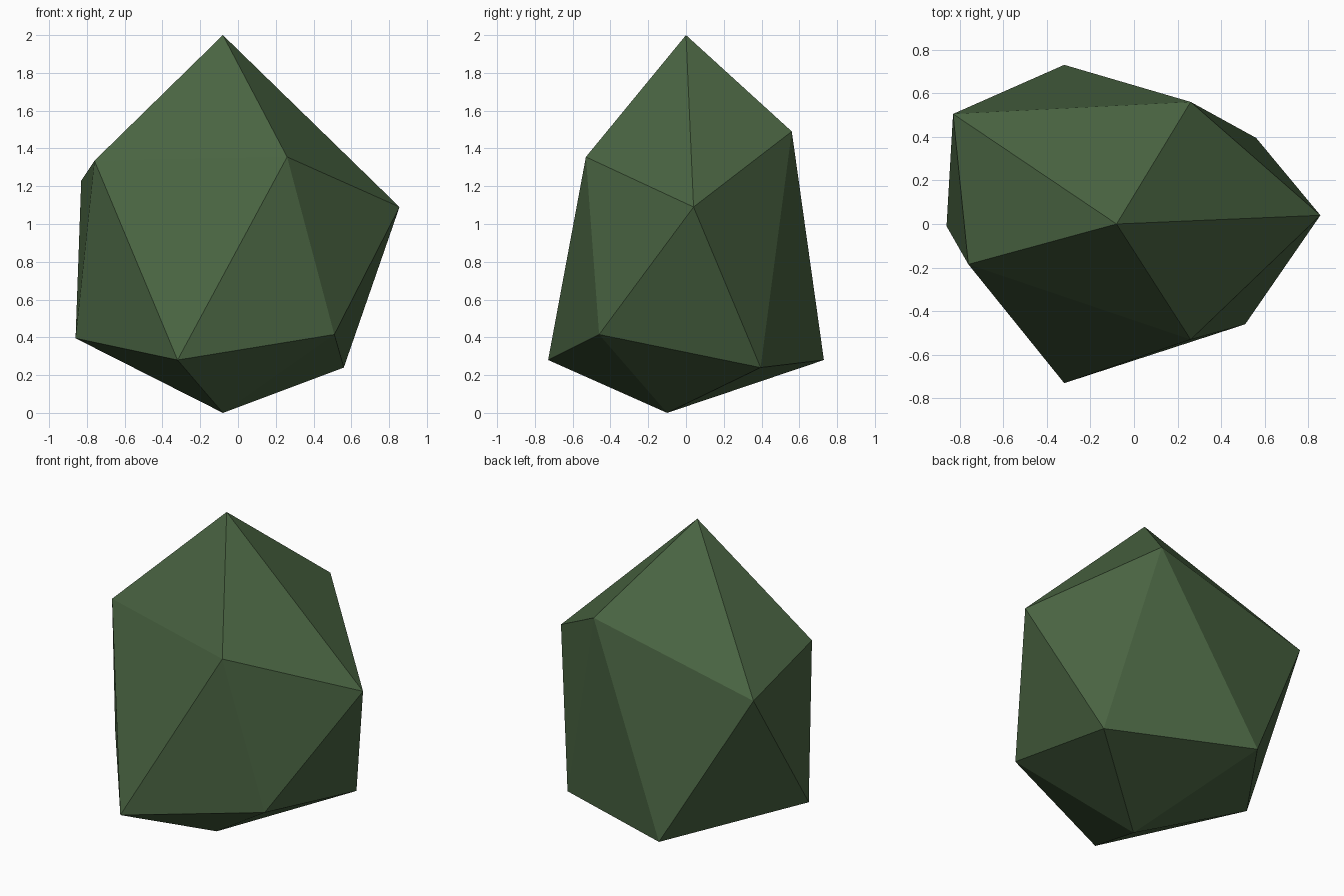
import bpy
import bmesh

if "Cube" in bpy.data.objects:
    bpy.data.objects.remove(bpy.data.objects["Cube"])

# Foliage colour
green = bpy.data.materials.new("leaf_green")
green.diffuse_color = (0.067, 0.127, 0.054, 1.0)
green.use_nodes = True
green.node_tree.nodes["Principled BSDF"].inputs["Base Color"].default_value = green.diffuse_color

# Irregular icosahedron: two poles and two staggered rings of five
bottom = (-0.08, -0.10, 0.0)
lower = [(-0.32, -0.73, 0.28), (0.51, -0.46, 0.415), (0.56, 0.395, 0.24),
         (-0.32, 0.73, 0.28), (-0.86, -0.01, 0.395)]
upper = [(0.26, -0.53, 1.355), (0.855, 0.04, 1.09), (0.26, 0.56, 1.49),
         (-0.83, 0.505, 1.23), (-0.76, -0.185, 1.335)]
top = (-0.08, 0.0, 2.0)

bm = bmesh.new()
b, t = bm.verts.new(bottom), bm.verts.new(top)
lo = [bm.verts.new(p) for p in lower]
up = [bm.verts.new(p) for p in upper]

# Caps and the zigzag band between the rings
for i in range(5):
    j = (i + 1) % 5
    bm.faces.new((b, lo[j], lo[i]))
    bm.faces.new((lo[i], lo[j], up[i]))
    bm.faces.new((lo[j], up[j], up[i]))
    bm.faces.new((up[i], up[j], t))
bmesh.ops.recalc_face_normals(bm, faces=bm.faces[:])

mesh = bpy.data.meshes.new("bush")
bm.to_mesh(mesh)
bm.free()
mesh.materials.append(green)
bush = bpy.data.objects.new("bush", mesh)
bpy.context.collection.objects.link(bush)
